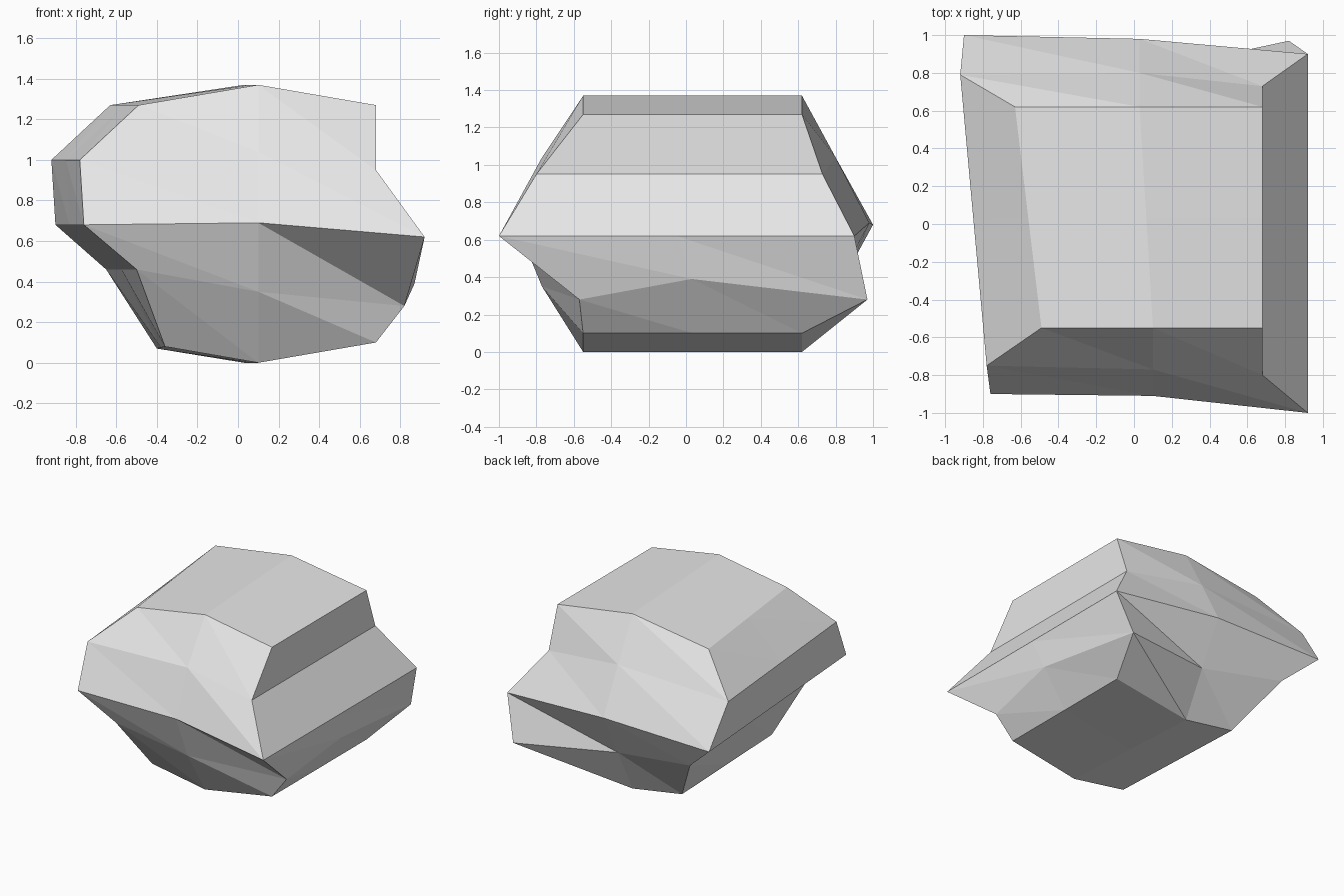
import bpy
import bmesh
from mathutils import Vector

default_cube = bpy.data.objects.get("Cube")
if default_cube:
    bpy.data.objects.remove(default_cube, do_unlink=True)

# Corners of each level from top to bottom: front left, front right, back right, back left
levels = [
    [(-.49, -.55, 1.27), (.68, -.55, 1.27), (.68, .62, 1.27), (-.63, .62, 1.27)],
    [(-.78, -.75, 1), (.68, -.8, .95), (.68, .73, .95), (-.92, .79, 1)],
    [(-.76, -.9, .68), (.92, -1, .62), (.92, .9, .62), (-.9, 1, .68)],
    [(-.5, -.8, .46), (.82, -.57, .28), (.82, .97, .28), (-.65, .88, .46)],
    [(-.36, -.55, .08), (.68, -.55, .1), (.68, .62, .1), (-.4, .62, .07)],
]

# Middle points of the front and back as (y front, y back, z) per level
middles = [(-.55, .62, 1.37), (-.77, .8, 1.04), (-.91, .98, .69), (-.77, .8, .35), (-.55, .62, 0)]


def ring_points(corners, middle):
    """Eight points counterclockwise: the corners with a point between each pair."""
    front_left, front_right, back_right, back_left = map(Vector, corners)
    y_front, y_back, z = middle
    return [
        front_left, Vector((.1, y_front, z)),
        front_right, front_right.lerp(back_right, .5),
        back_right, Vector((.03, y_back, z)),
        back_left, back_left.lerp(front_left, .5),
    ]


def close_ring(bm, ring):
    """Cap a ring with four faces around a centre vertex."""
    centre = bm.verts.new((ring[1].co + ring[5].co) / 2)
    for i in range(0, 8, 2):
        bm.faces.new((ring[i], ring[i + 1], centre, ring[i - 1]))


bm = bmesh.new()
point_rings = [ring_points(c, m) for c, m in zip(levels, middles)]
# Bulge in the right flank
point_rings[3][3] = Vector((.87, .03, .39))
rings = [[bm.verts.new(p) for p in points] for points in point_rings]

# Faceted sides
for upper, lower in zip(rings, rings[1:]):
    for i in range(8):
        j = (i + 1) % 8
        bm.faces.new((upper[i], lower[i], lower[j]))
        bm.faces.new((upper[i], lower[j], upper[j]))

# Top and underside
close_ring(bm, rings[0])
close_ring(bm, rings[-1])
bmesh.ops.recalc_face_normals(bm, faces=bm.faces[:])

mesh = bpy.data.meshes.new("rock")
bm.to_mesh(mesh)
bm.free()
rock = bpy.data.objects.new("rock", mesh)
bpy.context.collection.objects.link(rock)

# Stone colour
stone = bpy.data.materials.new("light grey stone")
stone.use_nodes = True
colour = (.8, .8, .8, 1)
stone.diffuse_color = colour
shader = next(n for n in stone.node_tree.nodes if n.type == "BSDF_PRINCIPLED")
shader.inputs["Base Color"].default_value = colour
mesh.materials.append(stone)
